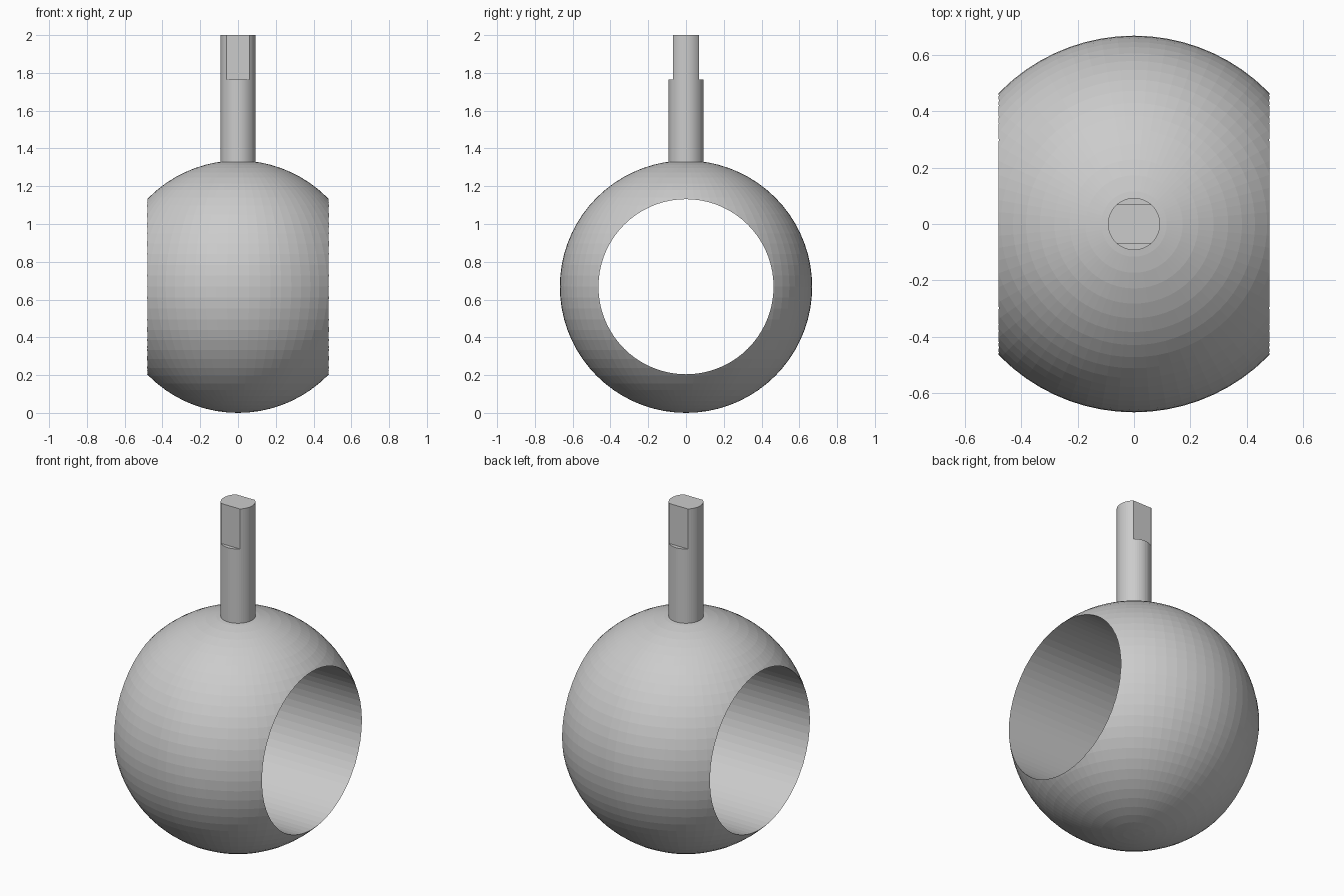
import bpy
from math import pi

if "Cube" in bpy.data.objects:
    bpy.data.objects.remove(bpy.data.objects["Cube"])

R, BORE = 0.668, 0.4635           # ball and bore radii
STEM_R, FLAT_Y, FLAT_Z = 0.0925, 0.0695, 1.765


def cylinder(name, radius, z0, z1, sides):
    bpy.ops.mesh.primitive_cylinder_add(vertices=sides, radius=radius, depth=z1 - z0,
                                        location=(0, 0, (z0 + z1) / 2))
    bpy.context.object.name = name
    return bpy.context.object


def combine(target, other, operation):
    """Apply a boolean and remove the helper object."""
    mod = target.modifiers.new(operation, 'BOOLEAN')
    mod.operation, mod.object, mod.solver = operation, other, 'EXACT'
    bpy.context.view_layer.objects.active = target
    bpy.ops.object.modifier_apply(modifier=mod.name)
    bpy.data.objects.remove(other, do_unlink=True)


# Ball with a through bore along x
bpy.ops.mesh.primitive_uv_sphere_add(segments=72, ring_count=36, radius=R, location=(0, 0, R))
ball = bpy.context.object
ball.name = "valve_ball"
bore = cylinder("bore_cutter", BORE, R - 1, R + 1, 72)
bore.rotation_euler = (0, pi / 2, 0)
combine(ball, bore, 'DIFFERENCE')

# Stem with two flats at the tip, front and back
stem = cylinder("stem", STEM_R, 1.25, 2.0, 48)
for side in (-1, 1):
    bpy.ops.mesh.primitive_cube_add(size=1, location=(0, side * (FLAT_Y + 0.1), FLAT_Z + 0.2))
    cutter = bpy.context.object
    cutter.name = "flat_cutter"
    cutter.scale = (0.4, 0.2, 0.4)
    combine(stem, cutter, 'DIFFERENCE')

combine(ball, stem, 'UNION')
